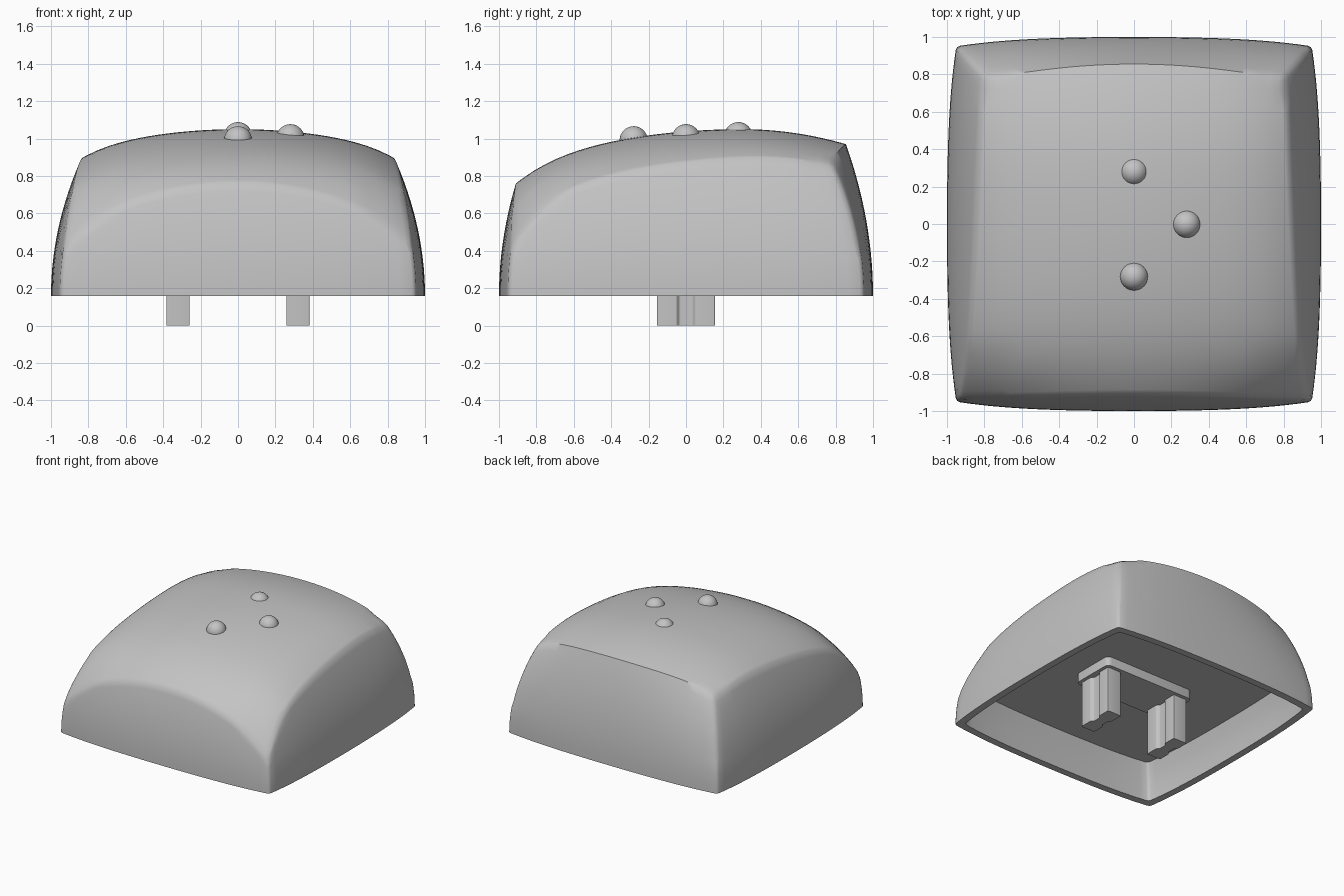
import bpy
import bmesh
import math

cube = bpy.data.objects.get("Cube")
if cube:
    bpy.data.objects.remove(cube)

# Single plain grey
GREY = (0.55, 0.55, 0.55, 1)
grey = bpy.data.materials.new("plain grey")
grey.use_nodes = True
grey.diffuse_color = GREY
grey.node_tree.nodes["Principled BSDF"].inputs["Base Color"].default_value = GREY

BASE, CEILING, PLATE = 0.158, 0.45, 0.375


def finish(name, bm, angle=30):
    bmesh.ops.remove_doubles(bm, verts=bm.verts, dist=0.0005)
    bmesh.ops.recalc_face_normals(bm, faces=bm.faces)
    mesh = bpy.data.meshes.new(name)
    bm.to_mesh(mesh)
    bm.free()
    obj = bpy.data.objects.new(name, mesh)
    bpy.context.collection.objects.link(obj)
    mesh.materials.append(grey)
    bpy.ops.object.select_all(action='DESELECT')
    obj.select_set(True)
    bpy.context.view_layer.objects.active = obj
    bpy.ops.object.shade_smooth_by_angle(angle=math.radians(angle))


def crown(x, y):
    """Height of the domed top, falling away faster towards the edges."""
    t = y - 0.3
    ridge = 1.05 - (0.26 * t**2 if t > 0 else 0.13 * t**2 + 0.032 * t**6)
    bend = 0.165 - 0.02 * max(0, y) + 0.09 * (max(0, -y) / 0.9)**8
    return ridge - bend * x**2 - 0.13 * x**6


def bow(t):
    return 0.025 * (t**2 + t**4)


def wall(u, v, z, shrink=1):
    """Bowed square footprint at height z; u and v run from -1 to 1."""
    h = z - BASE
    if abs(u) == 1 and abs(v) == 1:
        u, v = u * 0.994, v * 0.994
    half_x = 1 - bow(v) - 0.3 * h * h
    if v > 0:
        half_y = 1 - bow(u) - 0.11 * h * h * u * u - 0.22 * h * h
    else:
        half_y = 1 - bow(u) - 0.25 * h * h
    return (u * half_x * shrink, v * half_y * shrink, z)


def top_point(u, v):
    z = 0.9
    for _ in range(30):
        x, y, _z = wall(u, v, z)
        z = crown(x, y)
    return (x, y, z)


# Parameters across one side, with a tight pair at each corner
N = 32
steps = [-1] + [-0.98 + 1.96 * i / N for i in range(N + 1)] + [1]
loop = ([(u, -1) for u in steps[:-1]] + [(1, v) for v in steps[:-1]]
        + [(u, 1) for u in steps[:0:-1]] + [(-1, v) for v in steps[:0:-1]])


def skin(bm, rings):
    rings = [[bm.verts.new(p) for p in ring] for ring in rings]
    for a, b in zip(rings, rings[1:]):
        for i in range(len(a)):
            j = (i + 1) % len(a)
            bm.faces.new((a[i], a[j], b[j], b[i]))
    return rings[-1]


# Outside of the cap: domed top and curved walls
bm = bmesh.new()
grid = [[bm.verts.new(top_point(u, v)) for u in steps] for v in steps]
for a, b in zip(grid, grid[1:]):
    for i in range(len(steps) - 1):
        bm.faces.new((a[i], a[i + 1], b[i + 1], b[i]))
rim = [top_point(u, v)[2] for u, v in loop]
levels = [i / 14 for i in range(15)]
skin(bm, [[wall(u, v, z + (BASE - z) * f) for (u, v), z in zip(loop, rim)]
          for f in levels])
bmesh.ops.remove_doubles(bm, verts=bm.verts, dist=0.0005)

# Soften the upper corners
corners = [v for v in bm.verts
           if min(abs(v.co.x), abs(v.co.y)) > 0.66 and v.co.z > 0.4]
for _ in range(3):
    bmesh.ops.smooth_vert(bm, verts=corners, factor=0.5, use_axis_x=True,
                          use_axis_y=True, use_axis_z=True)

# Underside: rim, inner walls and ceiling
inside = [[wall(u, v, BASE) for u, v in loop]]
for f in (0, 0.25, 0.5, 0.75, 1):
    inside.append([wall(u, v, BASE + (CEILING - BASE) * f, 0.943 - 0.03 * f * f)
                   for u, v in loop])
bm.faces.new(skin(bm, inside))
finish("cap_shell", bm, 42)


def prism(name, outline, low, high, bevel):
    bm = bmesh.new()
    face = bm.faces.new([bm.verts.new((x, y, low)) for x, y in outline])
    new = bmesh.ops.extrude_face_region(bm, geom=[face])["geom"]
    bmesh.ops.translate(bm, vec=(0, 0, high - low),
                        verts=[g for g in new if isinstance(g, bmesh.types.BMVert)])
    upright = [e for e in bm.edges
               if abs(e.verts[0].co.z - e.verts[1].co.z) > 0.01]
    bmesh.ops.bevel(bm, geom=upright, offset=bevel, segments=4,
                    profile=0.5, affect='EDGES')
    finish(name, bm)


# Mounting plate under the ceiling
prism("mounting_plate", [(-0.41, -0.185), (0.41, -0.185), (0.41, 0.185), (-0.41, 0.185)],
      PLATE, CEILING + 0.02, 0.04)

# Two notched stems
half = [(0.062, -0.155), (0.062, -0.05), (0.042, -0.035),
        (0.042, 0.035), (0.062, 0.05), (0.062, 0.155)]
outline = half + [(-x, -y) for x, y in half]
for side, name in ((1, "left_stem"), (-1, "right_stem")):
    prism(name, [(x + side * 0.32, y) for x, y in outline], 0, PLATE + 0.02, 0.006)

# Raised dots on the top
for name, x, y, top in (("back_dot", 0, 0.28, 1.088), ("front_dot", 0, -0.28, 1.066),
                        ("left_dot", 0.28, 0, 1.077)):
    bm = bmesh.new()
    bmesh.ops.create_uvsphere(bm, u_segments=32, v_segments=16, radius=0.075)
    bmesh.ops.translate(bm, vec=(x, y, top - 0.075), verts=bm.verts)
    finish(name, bm)
